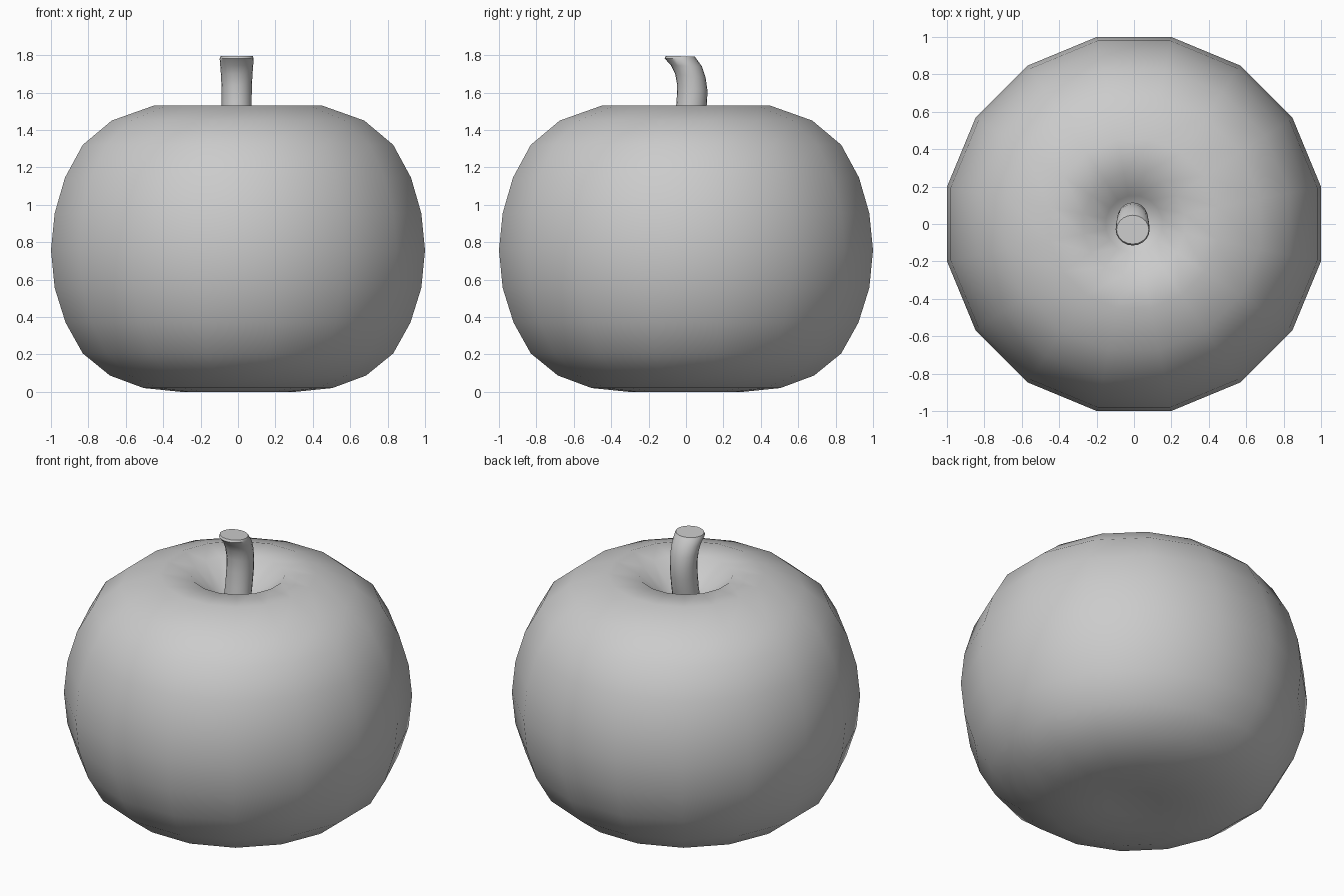
import bpy, bmesh
from math import sin, cos, pi, radians

if "Cube" in bpy.data.objects:
    bpy.data.objects.remove(bpy.data.objects["Cube"])


def loft(name, rings, start=None, end=None):
    """Skin a list of closed rings; ends close to a pole point or a flat cap."""
    bm = bmesh.new()
    loops = [[bm.verts.new(p) for p in ring] for ring in rings]
    n = len(loops[0])
    for a, b in zip(loops, loops[1:]):
        for i in range(n):
            j = (i + 1) % n
            bm.faces.new((a[i], a[j], b[j], b[i]))
    for loop, pole in ((loops[0], start), (loops[-1], end)):
        if pole is None:
            bm.faces.new(loop)
        else:
            tip = bm.verts.new(pole)
            for i in range(n):
                bm.faces.new((loop[i], loop[(i + 1) % n], tip))
    bmesh.ops.recalc_face_normals(bm, faces=bm.faces[:])
    mesh = bpy.data.meshes.new(name)
    bm.to_mesh(mesh)
    bm.free()
    obj = bpy.data.objects.new(name, mesh)
    bpy.context.collection.objects.link(obj)
    return obj


def smooth(obj, angle):
    bpy.ops.object.select_all(action='DESELECT')
    obj.select_set(True)
    bpy.context.view_layer.objects.active = obj
    bpy.ops.object.shade_smooth_by_angle(angle=radians(angle))


# Fruit body: 16-sided revolve, flat sides facing the axes, dimpled at both ends
SIDES = 16
profile = [(0.15, 0.01), (0.31, 0.0), (0.505, 0.02), (0.685, 0.087), (0.83, 0.205),
           (0.922, 0.37), (0.98, 0.555), (1.0, 0.757), (0.98, 0.955), (0.925, 1.145),
           (0.83, 1.32), (0.675, 1.45), (0.45, 1.53), (0.27, 1.525), (0.15, 1.41)]
rings = []
for r, z in profile:
    r /= cos(pi / SIDES)
    rings.append([(r * cos((i + 0.5) * 2 * pi / SIDES),
                   r * sin((i + 0.5) * 2 * pi / SIDES), z) for i in range(SIDES)])
body = loft("fruit_body", rings, (0, 0, 0.02), (0, 0, 1.33))
smooth(body, 180)

# Stem: front (y, z), back (y, z) and half width of each section, bending forward
sections = [(-0.08, 1.31, 0.06, 1.29, 0.085), (-0.058, 1.47, 0.098, 1.45, 0.08),
            (-0.05, 1.56, 0.112, 1.54, 0.08), (-0.047, 1.64, 0.115, 1.61, 0.081),
            (-0.058, 1.70, 0.105, 1.68, 0.084), (-0.08, 1.745, 0.085, 1.74, 0.088),
            (-0.115, 1.783, 0.057, 1.778, 0.091), (-0.107, 1.796, 0.047, 1.792, 0.086)]
rings = []
for fy, fz, by, bz, w in sections:
    ring = []
    for i in range(20):
        a = 2 * pi * i / 20
        t = (1 + sin(a)) / 2
        ring.append((-0.007 + w * cos(a), fy + (by - fy) * t, fz + (bz - fz) * t))
    rings.append(ring)
stem = loft("stem", rings)
smooth(stem, 40)
